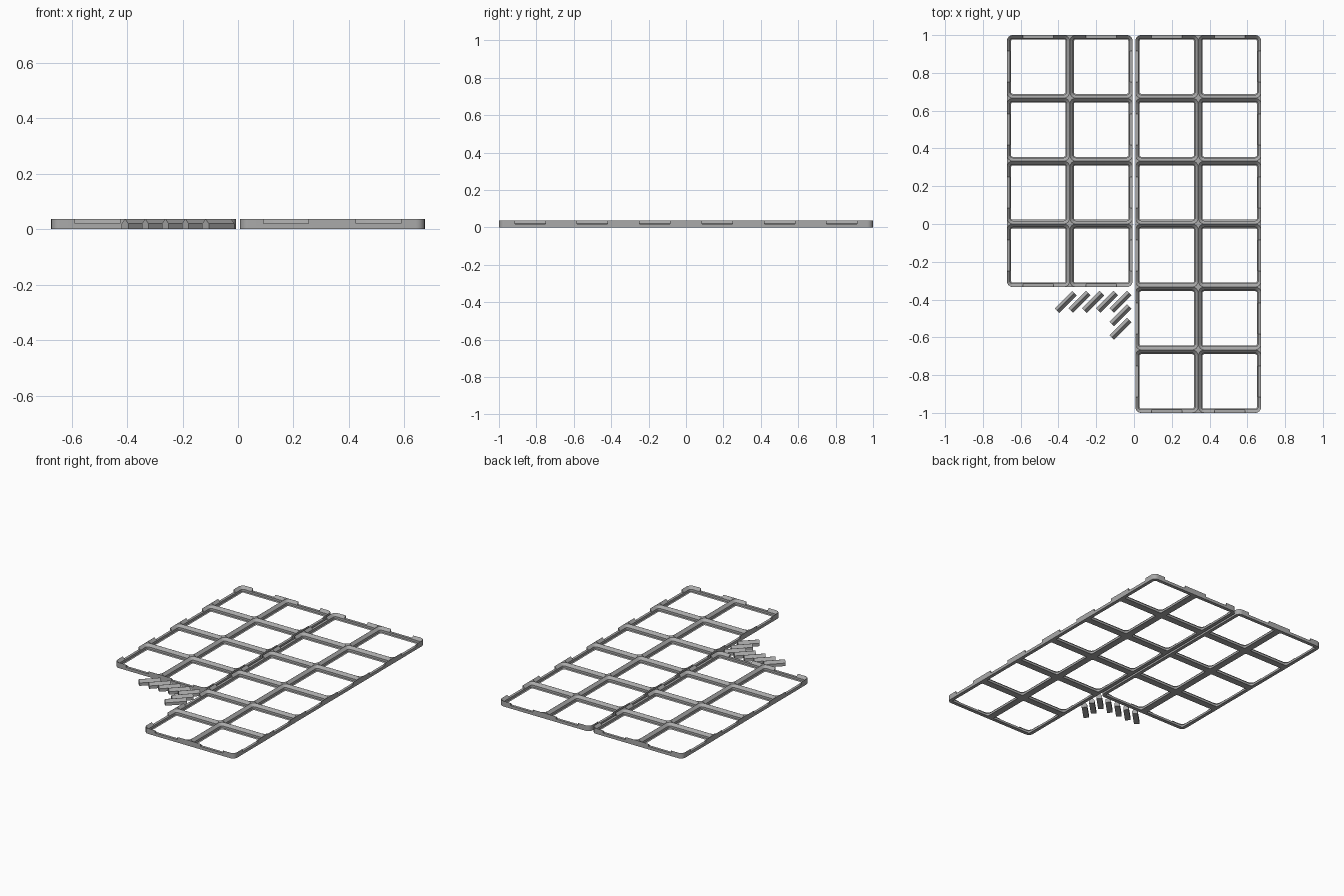
import bpy, bmesh, math
from mathutils import Matrix, Vector

if "Cube" in bpy.data.objects:
    bpy.data.objects.remove(bpy.data.objects["Cube"])

CELL = 1 / 3          # grid pitch
MM = CELL / 42        # fine unit
H = 4.6 * MM          # frame height
R = 4 * MM            # outer corner radius
NOTCH_Z = 0.0195      # floor of the edge notches
NOTCH_W = 0.163       # length of the edge notches

grey = bpy.data.materials.new("grey plastic")
grey.diffuse_color = (0.40, 0.40, 0.40, 1)
grey.use_nodes = True
grey.node_tree.nodes["Principled BSDF"].inputs["Base Color"].default_value = grey.diffuse_color


def make_object(name, bm):
    bmesh.ops.recalc_face_normals(bm, faces=bm.faces)
    me = bpy.data.meshes.new(name)
    bm.to_mesh(me)
    bm.free()
    ob = bpy.data.objects.new(name, me)
    bpy.context.collection.objects.link(ob)
    me.materials.append(grey)
    return ob


def ring(bm, cx, cy, hx, hy, r, z, seg=6):
    """Rounded rectangle of vertices."""
    verts = []
    for i, (sx, sy) in enumerate([(1, 1), (-1, 1), (-1, -1), (1, -1)]):
        for k in range(seg + 1):
            a = math.pi / 2 * (i + k / seg)
            verts.append(bm.verts.new((cx + sx * (hx - r) + r * math.cos(a),
                                       cy + sy * (hy - r) + r * math.sin(a), z)))
    return verts


def loft(bm, rings):
    """Closed solid through a stack of rings."""
    n = len(rings[0])
    for a, b in zip(rings, rings[1:]):
        for i in range(n):
            j = (i + 1) % n
            bm.faces.new((a[i], a[j], b[j], b[i]))
    bm.faces.new(rings[0][::-1])
    bm.faces.new(rings[-1])


def box(bm, cx, cy, sx, sy, z0, z1):
    m = Matrix.Translation((cx, cy, (z0 + z1) / 2)) @ Matrix.Diagonal((sx, sy, z1 - z0, 1))
    bmesh.ops.create_cube(bm, size=1, matrix=m)


def subtract(ob, cutter):
    cutter.hide_render = True
    mod = ob.modifiers.new("cut", 'BOOLEAN')
    mod.operation = 'DIFFERENCE'
    mod.solver = 'EXACT'
    mod.object = cutter
    dg = bpy.context.evaluated_depsgraph_get()
    me = bpy.data.meshes.new_from_object(ob.evaluated_get(dg))
    ob.modifiers.clear()
    ob.data = me
    bpy.data.objects.remove(cutter)


def grid_frame(name, x0, y0, nx, ny):
    w, d = nx * CELL, ny * CELL
    # solid slab with rounded corners
    bm = bmesh.new()
    loft(bm, [ring(bm, x0 + w / 2, y0 + d / 2, w / 2, d / 2, R, z) for z in (0, H)])
    frame = make_object(name, bm)

    # stepped, chamfered pocket through every cell
    steps = [(2.85, -1), (2.85, 0), (2.15, 0.7), (2.15, 2.5), (0.05, 4.6), (0.05, 6)]
    bm = bmesh.new()
    for i in range(nx):
        for j in range(ny):
            cx, cy = x0 + (i + .5) * CELL, y0 + (j + .5) * CELL
            loft(bm, [ring(bm, cx, cy, CELL / 2 - o * MM, CELL / 2 - o * MM,
                           R - o * MM, z * MM) for o, z in steps])
    subtract(frame, make_object("pocket_cutter", bm))

    # connector notches in the middle of every outer cell edge
    bm = bmesh.new()
    for i in range(nx):
        for y in (y0, y0 + d):
            box(bm, x0 + (i + .5) * CELL, y, NOTCH_W, 0.05, NOTCH_Z, H + 0.02)
    for j in range(ny):
        for x in (x0, x0 + w):
            box(bm, x, y0 + (j + .5) * CELL, 0.05, NOTCH_W, NOTCH_Z, H + 0.02)
    subtract(frame, make_object("notch_cutter", bm))

    # smooth the rounded corners, keep chamfers crisp
    bpy.ops.object.select_all(action='DESELECT')
    frame.select_set(True)
    bpy.context.view_layer.objects.active = frame
    bpy.ops.object.shade_smooth_by_angle(angle=math.radians(25))


def connector_clip(name, x, y):
    """Ridge-shaped bar lying diagonally."""
    half, length = 0.017, 0.131
    profile = [(-half, 0), (half, 0), (half, NOTCH_Z), (0.0008, H),
               (-0.0008, H), (-half, NOTCH_Z)]
    bm = bmesh.new()
    loft(bm, [[bm.verts.new((s * length / 2, p, z)) for p, z in profile] for s in (-1, 1)])
    bm.transform(Matrix.Translation(Vector((x, y, 0))) @ Matrix.Rotation(math.pi / 4, 4, 'Z'))
    make_object(name, bm)


# two frames side by side, aligned at the back
GAP = 0.0068
grid_frame("left_grid_frame", -GAP - 2 * CELL, 1 - 4 * CELL, 2, 4)
grid_frame("right_grid_frame", GAP, -1, 2, 6)

# loose clips: a row of five, then two more in front of the last
spots = [(-0.361 + 0.0725 * i, -0.412) for i in range(5)]
spots += [(spots[-1][0], -0.412 - 0.071 * k) for k in (1, 2)]
for n, (x, y) in enumerate(spots):
    connector_clip(f"connector_clip_{n + 1}", x, y)
